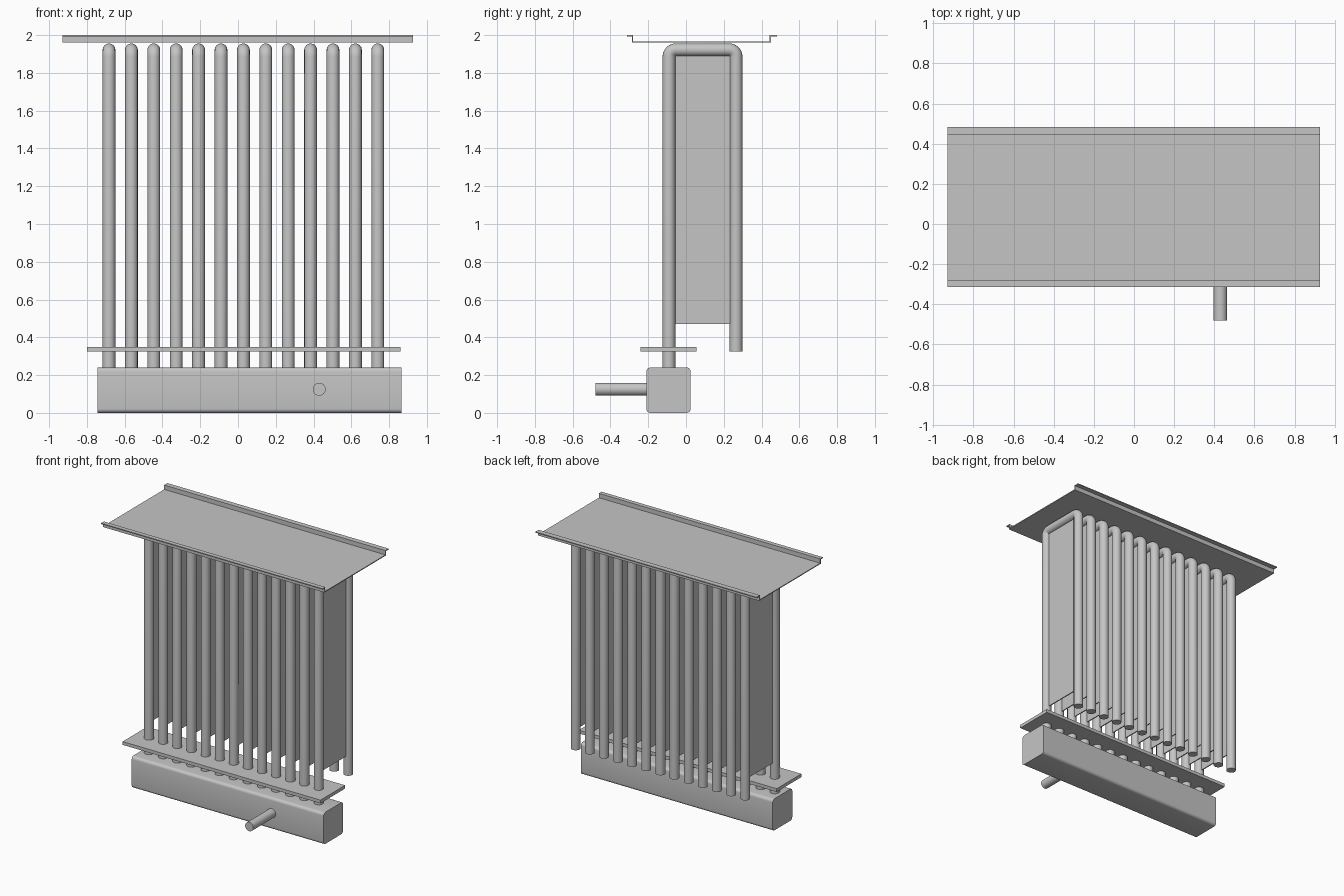
import bpy, bmesh, math
from mathutils import Vector

cube = bpy.data.objects.get("Cube")
if cube:
    bpy.data.objects.remove(cube)

grey = bpy.data.materials.new("plain grey")
grey.use_nodes = True
grey.diffuse_color = (0.56, 0.56, 0.56, 1)
grey.node_tree.nodes["Principled BSDF"].inputs["Base Color"].default_value = (0.56, 0.56, 0.56, 1)


def finish(ob, smooth=False):
    ob.data.materials.clear()
    ob.data.materials.append(grey)
    if smooth:
        bpy.ops.object.select_all(action="DESELECT")
        ob.select_set(True)
        bpy.context.view_layer.objects.active = ob
        bpy.ops.object.shade_smooth_by_angle(angle=math.radians(40))
    return ob


def box(name, low, high):
    low, high = Vector(low), Vector(high)
    bpy.ops.mesh.primitive_cube_add(size=1, location=(low + high) / 2)
    ob = bpy.context.object
    ob.name = name
    ob.scale = high - low
    bpy.ops.object.transform_apply(location=False, rotation=False, scale=True)
    return finish(ob)


def extrude_profile(name, outline, x0, x1):
    """Extrude a closed (y, z) outline along x."""
    bm = bmesh.new()
    face = bm.faces.new([bm.verts.new((x0, y, z)) for y, z in outline])
    out = bmesh.ops.extrude_face_region(bm, geom=[face])
    moved = [v for v in out["geom"] if isinstance(v, bmesh.types.BMVert)]
    bmesh.ops.translate(bm, verts=moved, vec=(x1 - x0, 0, 0))
    bmesh.ops.recalc_face_normals(bm, faces=bm.faces)
    mesh = bpy.data.meshes.new(name)
    bm.to_mesh(mesh)
    bm.free()
    ob = bpy.data.objects.new(name, mesh)
    bpy.context.collection.objects.link(ob)
    return finish(ob)


# Header box with its long edges rounded
header = box("header_box", (-0.745, -0.21, 0), (0.865, 0.025, 0.24))
bm = bmesh.new()
bm.from_mesh(header.data)
long_edges = [e for e in bm.edges if abs(e.verts[0].co.x - e.verts[1].co.x) > 1]
bmesh.ops.bevel(bm, geom=long_edges, offset=0.022, segments=5, profile=0.5, affect="EDGES")
bm.to_mesh(header.data)
bm.free()
finish(header, True)

# Inlet pipe
bpy.ops.mesh.primitive_cylinder_add(vertices=32, radius=0.034, depth=0.29,
                                    location=(0.43, -0.335, 0.125),
                                    rotation=(math.pi / 2, 0, 0))
bpy.context.object.name = "inlet_pipe"
finish(bpy.context.object, True)

# Perforated support plate
box("support_plate", (-0.8, -0.24, 0.325), (0.86, 0.055, 0.35))

# Bent tubes: up from the header, across the top, down the back
FRONT, BACK, TOP, BEND, R = -0.09, 0.265, 1.922, 0.036, 0.034
path = [(FRONT, 0.22)]
for i in range(9):
    a = math.pi - i * math.pi / 16
    path.append((FRONT + BEND + BEND * math.cos(a), TOP - BEND + BEND * math.sin(a)))
for i in range(9):
    a = math.pi / 2 - i * math.pi / 16
    path.append((BACK - BEND + BEND * math.cos(a), TOP - BEND + BEND * math.sin(a)))
path.append((BACK, 0.325))

for n in range(13):
    x = -0.683 + n * 0.1186
    curve = bpy.data.curves.new("bent_tube", "CURVE")
    curve.dimensions = "3D"
    curve.bevel_depth = R
    curve.bevel_resolution = 6
    curve.use_fill_caps = True
    spline = curve.splines.new("POLY")
    spline.points.add(len(path) - 1)
    for point, (y, z) in zip(spline.points, path):
        point.co = (x, y, z, 1)
    tube = bpy.data.objects.new(f"bent_tube_{n + 1}", curve)
    bpy.context.collection.objects.link(tube)
    bpy.ops.object.select_all(action="DESELECT")
    tube.select_set(True)
    bpy.context.view_layer.objects.active = tube
    bpy.ops.object.convert(target="MESH")
    finish(bpy.context.object, True)
    # Thin web between the two legs of the tube
    box(f"web_plate_{n + 1}", (x - 0.004, FRONT + 0.02, 0.47), (x + 0.004, BACK - 0.02, 1.9))

# Flanged top tray, a thin sheet bent up and outward at both long edges
T = 0.007
tray = [(-0.313, 2.0), (-0.313, 2.0 - T), (-0.28 - T, 2.0 - T), (-0.28 - T, 1.96),
        (0.443 + T, 1.96), (0.443 + T, 2.0 - T), (0.482, 2.0 - T), (0.482, 2.0),
        (0.443, 2.0), (0.443, 1.96 + T), (-0.28, 1.96 + T), (-0.28, 2.0)]
extrude_profile("top_tray", tray, -0.93, 0.927)
